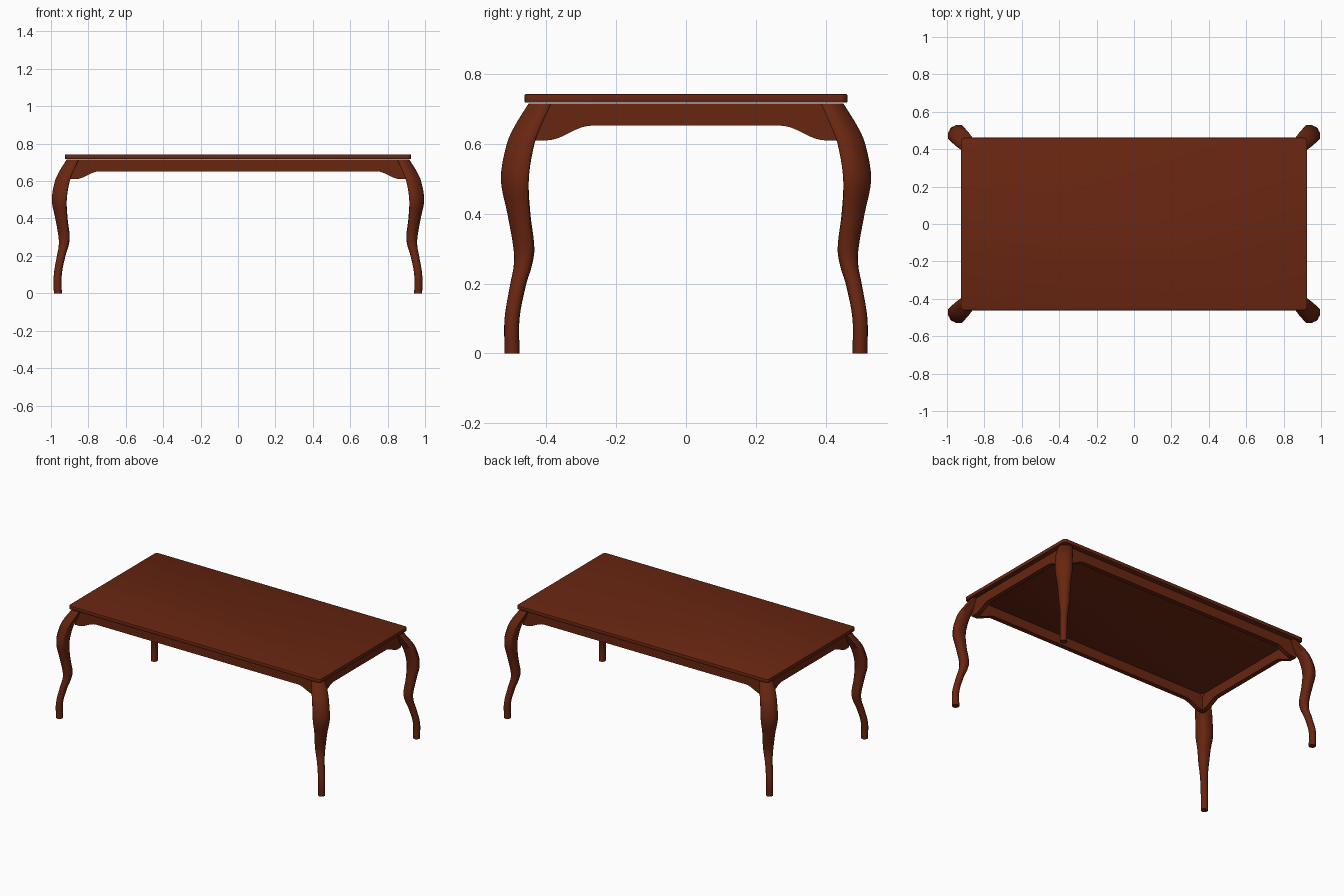
import bpy, bmesh, math
from mathutils import Vector

if "Cube" in bpy.data.objects:
    bpy.data.objects.remove(bpy.data.objects["Cube"])

wood = bpy.data.materials.new("dark_red_brown_wood")
wood.diffuse_color = (0.14, 0.019, 0.0056, 1)
wood.use_nodes = True
wood.node_tree.nodes["Principled BSDF"].inputs["Base Color"].default_value = wood.diffuse_color


def finish(name, bm, angle=35):
    bmesh.ops.recalc_face_normals(bm, faces=bm.faces[:])
    me = bpy.data.meshes.new(name)
    bm.to_mesh(me)
    bm.free()
    me.materials.append(wood)
    ob = bpy.data.objects.new(name, me)
    bpy.context.collection.objects.link(ob)
    bpy.ops.object.select_all(action='DESELECT')
    ob.select_set(True)
    bpy.context.view_layer.objects.active = ob
    bpy.ops.object.shade_smooth_by_angle(angle=math.radians(angle))
    return ob


# Table top: slab with rounded corners and softened rims
bm = bmesh.new()
bmesh.ops.create_cube(bm, size=1)
for v in bm.verts:
    v.co = (v.co.x * 1.85, v.co.y * 0.924, 0.730 + v.co.z * 0.024)
upright = [e for e in bm.edges if abs(e.verts[0].co.z - e.verts[1].co.z) > 0.01]
bmesh.ops.bevel(bm, geom=upright, offset=0.02, segments=5, profile=0.5, affect='EDGES')
rims = [e for e in bm.edges if abs(e.verts[0].co.z - e.verts[1].co.z) < 0.001
        and any(abs(f.normal.z) > 0.9 for f in e.link_faces)]
bmesh.ops.bevel(bm, geom=rims, offset=0.003, segments=2, profile=0.5, affect='EDGES')
finish("table_top", bm)


# Aprons: boards whose lower edge sweeps down near the legs
def apron(name, along_x, side, half, s0, s1, outer, thick=0.03):
    half_curve = []
    for i in range(13):
        t = i / 12
        half_curve.append((s0 + (s1 - s0) * t,
                           0.652 - 0.042 * (1 - math.cos(math.pi * t)) / 2))
    half_curve.append((half, 0.610))
    lower = [(-s, z) for s, z in reversed(half_curve)] + half_curve
    profile = lower + [(half, 0.715), (-half, 0.715)]
    bm = bmesh.new()
    rings = []
    for d in (outer, outer - thick):
        rings.append([bm.verts.new((s, side * d, z) if along_x else (side * d, s, z))
                      for s, z in profile])
    n = len(profile)
    for r in rings:
        bm.faces.new(r)
    for i in range(n):
        j = (i + 1) % n
        bm.faces.new((rings[0][i], rings[0][j], rings[1][j], rings[1][i]))
    finish(name, bm)


apron("front_apron", True, -1, 0.895, 0.74, 0.87, 0.432)
apron("back_apron", True, 1, 0.895, 0.74, 0.87, 0.432)
apron("left_apron", False, -1, 0.425, 0.27, 0.40, 0.897)
apron("right_apron", False, 1, 0.425, 0.27, 0.40, 0.897)

# Cabriole legs: stations of height, centre distance in y, half width,
# and blend from round foot (0) to square-backed knee (1)
STATIONS = [Vector(s) for s in (
    (0.00, 0.498, 0.0215, 0), (0.10, 0.498, 0.0215, 0), (0.20, 0.480, 0.023, 0),
    (0.25, 0.4675, 0.026, 0.1), (0.30, 0.464, 0.030, 0.25), (0.40, 0.4785, 0.033, 0.65),
    (0.50, 0.490, 0.040, 1), (0.60, 0.4735, 0.0395, 1), (0.65, 0.453, 0.038, 1),
    (0.715, 0.4185, 0.0325, 1))]
KNEE = [(0.55, 0.55), (-0.1, 1), (-0.83, 1), (-1, 0.83), (-1, -0.7),
        (-0.7, -1), (0.83, -1), (1, -0.83), (1, -0.1)]
# add midpoints so that the round foot has enough sides
SECTION = []
for i, p in enumerate(KNEE):
    q = KNEE[(i + 1) % len(KNEE)]
    SECTION += [p, ((p[0] + q[0]) / 2, (p[1] + q[1]) / 2)]


def spline(pts, steps):
    out = []
    for i in range(len(pts) - 1):
        a, b = pts[i], pts[i + 1]
        # tangents with respect to height
        ma = (b - pts[i - 1]) / (b.x - pts[i - 1].x) if i else (b - a) / (b.x - a.x)
        mb = ((pts[i + 2] - a) / (pts[i + 2].x - a.x) if i + 2 < len(pts)
              else (b - a) / (b.x - a.x))
        h = b.x - a.x
        for k in range(steps):
            t = k / steps
            out.append(a * (2*t**3 - 3*t*t + 1) + ma * h * (t**3 - 2*t*t + t)
                       + b * (3*t*t - 2*t**3) + mb * h * (t**3 - t*t))
    return out + [pts[-1]]


def leg(name, sx, sy):
    bm = bmesh.new()
    rings = []
    for z, c, h, k in spline(STATIONS, 5):
        k = min(1, max(0, k))
        ring = []
        for a, b in SECTION:
            r = math.hypot(a, b)
            u = a * k + a / r * (1 - k)
            v = b * k + b / r * (1 - k)
            ring.append(bm.verts.new((sx * (c + 0.4655 + h * u), sy * (c + h * v), z)))
        rings.append(ring)
    n = len(SECTION)
    for lo, hi in zip(rings, rings[1:]):
        for i in range(n):
            j = (i + 1) % n
            bm.faces.new((lo[i], lo[j], hi[j], hi[i]))
    bm.faces.new(rings[0])
    bm.faces.new(rings[-1])
    finish(name, bm, 50)


for sx, xn in ((-1, "left"), (1, "right")):
    for sy, yn in ((-1, "front"), (1, "back")):
        leg(f"{yn}_{xn}_leg", sx, sy)
